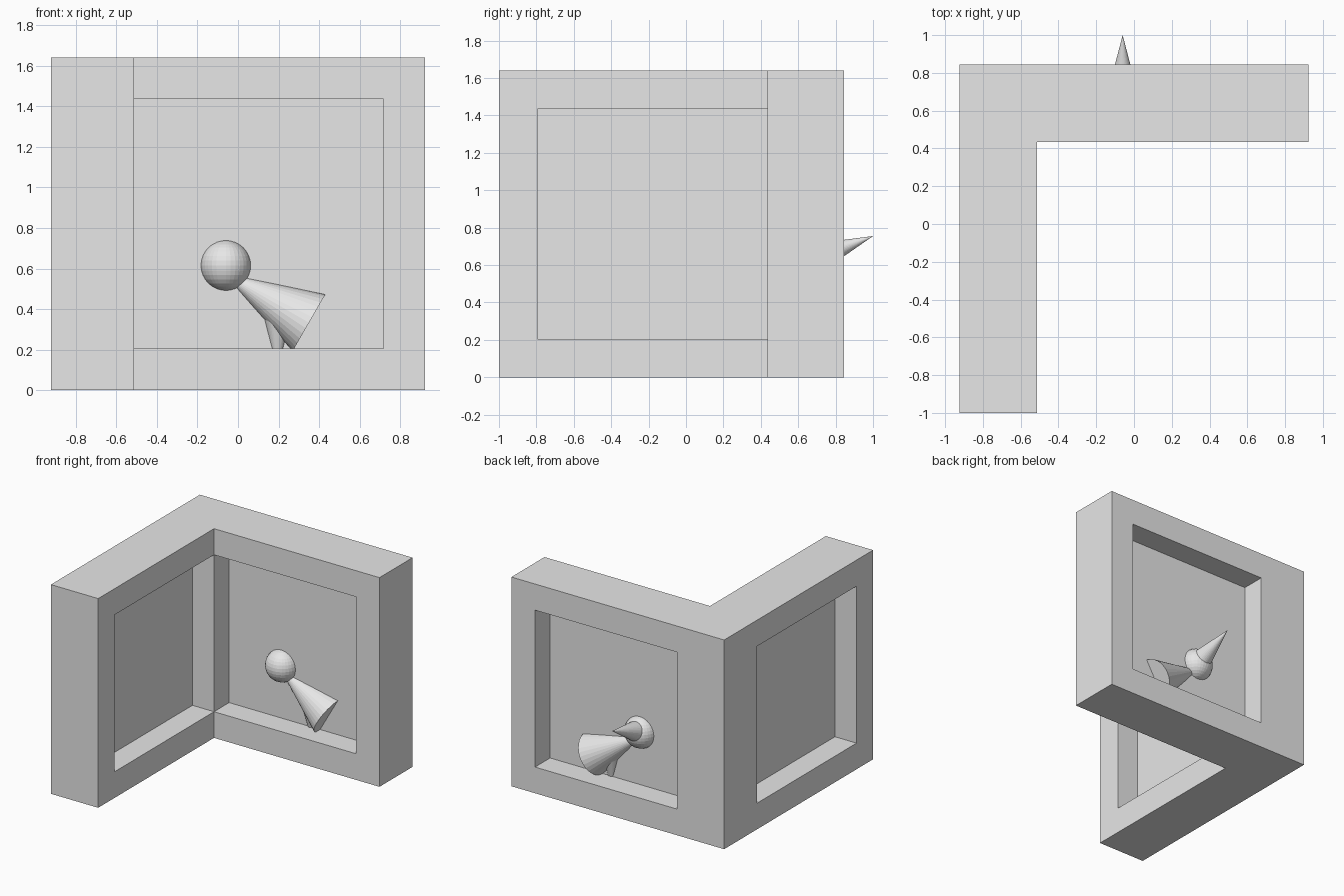
import bpy, bmesh
from mathutils import Vector

if "Cube" in bpy.data.objects:
    bpy.data.objects.remove(bpy.data.objects["Cube"])

grey = bpy.data.materials.new("light grey")
grey.diffuse_color = (0.8, 0.8, 0.8, 1)
grey.use_nodes = True
grey.node_tree.nodes["Principled BSDF"].inputs["Base Color"].default_value = grey.diffuse_color


def finish(name, bm):
    bmesh.ops.recalc_face_normals(bm, faces=bm.faces)
    mesh = bpy.data.meshes.new(name)
    bm.to_mesh(mesh)
    bm.free()
    mesh.materials.append(grey)
    obj = bpy.data.objects.new(name, mesh)
    bpy.context.collection.objects.link(obj)
    return obj


def cone(name, tip, base, radius, sides=32):
    tip, base = Vector(tip), Vector(base)
    axis = tip - base
    bm = bmesh.new()
    bmesh.ops.create_cone(bm, cap_ends=True, segments=sides, radius1=radius,
                          radius2=0, depth=axis.length)
    bmesh.ops.rotate(bm, verts=bm.verts, matrix=axis.to_track_quat('Z', 'Y').to_matrix())
    bmesh.ops.translate(bm, verts=bm.verts, vec=(tip + base) / 2)
    return finish(name, bm)


# L-shaped corner frame: cells on an uneven grid, only outer faces are kept
U = 0.205                                  # frame bar width
X0, Y1 = -0.9225, 0.845                    # outside corner
PANEL = 0.018                              # half thickness of the thin panels
xs = [X0, X0 + U - PANEL, X0 + U + PANEL, X0 + 2 * U, X0 + 8 * U, X0 + 9 * U]
ys = [Y1 - 9 * U, Y1 - 8 * U, Y1 - 2 * U, Y1 - U - PANEL, Y1 - U + PANEL, Y1]
zs = [0, U, 7 * U, 8 * U]


def solid(i, j, k):
    if not (0 <= i < 5 and 0 <= j < 5 and 0 <= k < 3):
        return False
    side_arm, back_arm = i < 3, j > 1
    if not (side_arm or back_arm):
        return False
    if k == 1 and i == 3:                  # window bay of the back arm
        return j == 3
    if k == 1 and j == 1:                  # window bay of the side arm
        return i == 1
    return True


bm = bmesh.new()
axes = (xs, ys, zs)
for i in range(5):
    for j in range(5):
        for k in range(3):
            if not solid(i, j, k):
                continue
            for a in range(3):
                for side in (0, 1):
                    near = [i, j, k]
                    near[a] += 2 * side - 1
                    if solid(*near):
                        continue
                    b, c = (a + 1) % 3, (a + 2) % 3
                    corners = []
                    for db, dc in ((0, 0), (1, 0), (1, 1), (0, 1)):
                        idx = [i, j, k]
                        idx[a] += side
                        idx[b] += db
                        idx[c] += dc
                        corners.append(bm.verts.new([axes[n][idx[n]] for n in range(3)]))
                    bm.faces.new(corners)
bmesh.ops.remove_doubles(bm, verts=bm.verts, dist=0.0001)
finish("corner_frame", bm)

# Ball set halfway into the back panel
ball = Vector((-0.06, 0.637, 0.615))
bm = bmesh.new()
bmesh.ops.create_uvsphere(bm, u_segments=32, v_segments=16, radius=0.124)
bmesh.ops.translate(bm, verts=bm.verts, vec=ball)
finish("ball", bm)

# Spike out of the back of the ball
cone("back_spike", (-0.06, 1.0, 0.755), ball, 0.095)

# Wide cone opening down and to the side
cone("wide_cone", (-0.078, 0.637, 0.58), (0.35, 0.637, 0.333), 0.162)

# Small spike pointing down into the frame
cone("lower_spike", (0.195, 0.637, 0.085), (0.195, 0.637, 0.42), 0.083)
